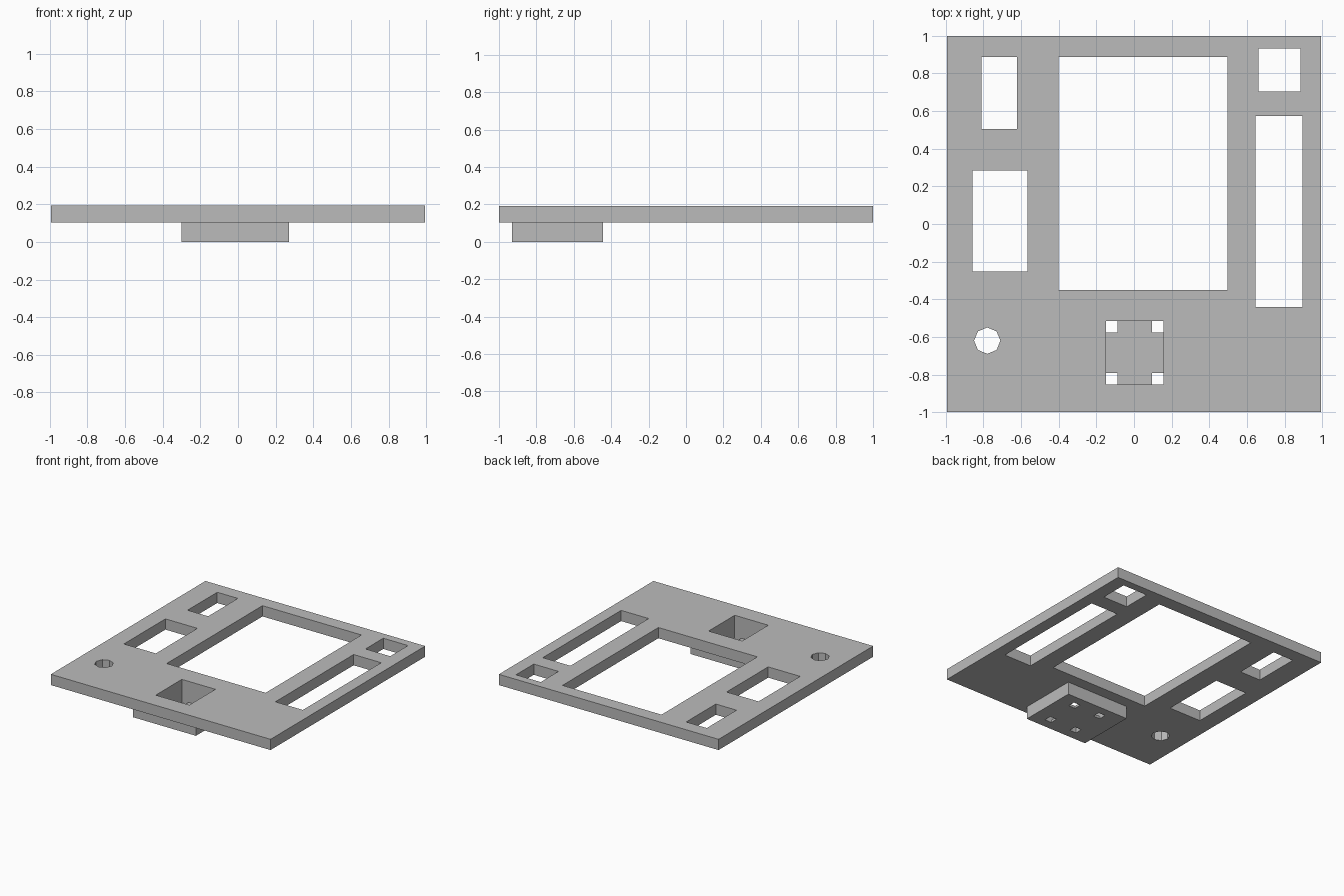
import bpy

default = bpy.data.objects.get("Cube")
if default:
    bpy.data.objects.remove(default, do_unlink=True)

# One plain grey for the whole part
grey = bpy.data.materials.new("plain_grey")
grey.use_nodes = True
color = (0.5, 0.5, 0.5, 1.0)
grey.diffuse_color = color
grey.node_tree.nodes["Principled BSDF"].inputs["Base Color"].default_value = color

TOP, UNDERSIDE, FLOOR = 0.192, 0.104, 0.02


def box(name, x0, x1, y0, y1, z0, z1):
    bpy.ops.mesh.primitive_cube_add(
        size=1, location=((x0 + x1) / 2, (y0 + y1) / 2, (z0 + z1) / 2))
    ob = bpy.context.object
    ob.name = name
    ob.scale = (x1 - x0, y1 - y0, z1 - z0)
    bpy.ops.object.transform_apply(location=True, rotation=False, scale=True)
    ob.data.materials.append(grey)
    return ob


def combine(target, tool, operation):
    """Apply a boolean and discard the tool object."""
    tool.hide_render = True
    mod = target.modifiers.new(operation.lower(), 'BOOLEAN')
    mod.operation = operation
    mod.solver = 'EXACT'
    mod.object = tool
    bpy.context.view_layer.objects.active = target
    bpy.ops.object.modifier_apply(modifier=mod.name)
    bpy.data.objects.remove(tool, do_unlink=True)


# Flat panel with the mounting block fused below it
panel = box("panel_with_mounting_block", -0.995, 0.995, -1, 1, UNDERSIDE, TOP)
block = box("mounting_block", -0.3, 0.27, -0.93, -0.445, 0, 0.15)
combine(panel, block, 'UNION')

# Rectangular windows through the panel
windows = [
    (-0.4, 0.497, -0.352, 0.888),     # large centre
    (-0.81, -0.623, 0.504, 0.888),    # upper left
    (-0.857, -0.567, -0.253, 0.285),  # lower left
    (0.662, 0.886, 0.704, 0.934),     # small square
    (0.646, 0.896, -0.44, 0.573),     # long slot
]
for x0, x1, y0, y1 in windows:
    combine(panel, box("window_cutter", x0, x1, y0, y1, 0.05, 0.3), 'DIFFERENCE')

# Eight-sided hole
bpy.ops.mesh.primitive_cylinder_add(
    vertices=8, radius=0.07, depth=0.3, location=(-0.78, -0.62, 0.15))
cutter = bpy.context.object
cutter.data.materials.append(grey)
combine(panel, cutter, 'DIFFERENCE')

# Deep pocket in the block, with a square pin hole in each floor corner
px0, px1, py0, py1 = -0.148, 0.156, -0.853, -0.515
combine(panel, box("pocket_cutter", px0, px1, py0, py1, FLOOR, 0.3), 'DIFFERENCE')
pin = 0.061
for x in (px0, px1 - pin):
    for y in (py0, py1 - pin):
        combine(panel, box("pin_cutter", x, x + pin, y, y + pin, -0.1, 0.06),
                'DIFFERENCE')
